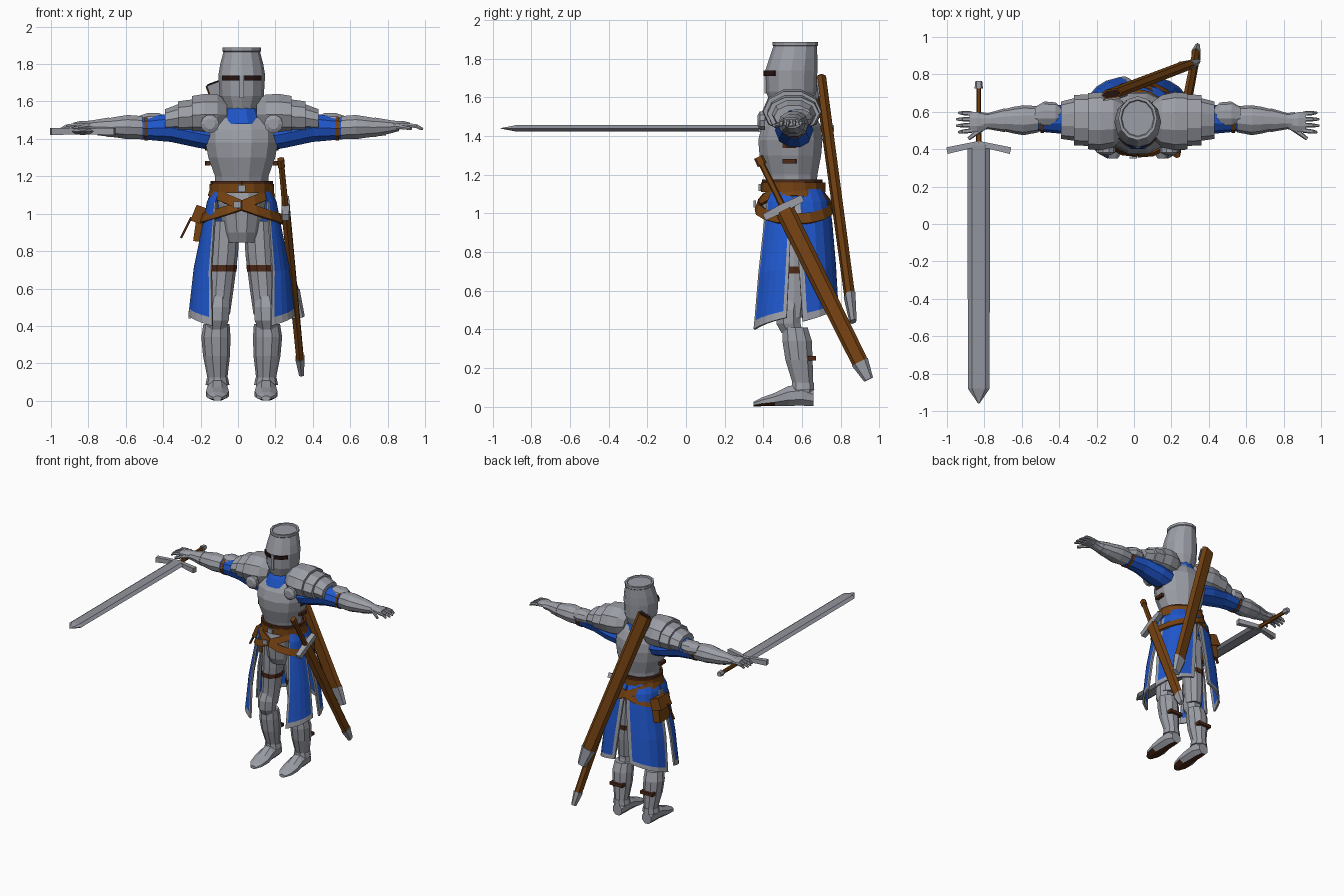
import bpy, bmesh, math
from mathutils import Vector

if "Cube" in bpy.data.objects:
    bpy.data.objects.remove(bpy.data.objects["Cube"])

BODY = Vector((0.02, 0.56, 0))
WORLD = Vector((0, 0, 0))
SIDES = (("left", 1), ("right", -1))


def material(name, *rgb):
    m = bpy.data.materials.new(name)
    m.use_nodes = True
    m.diffuse_color = (*rgb, 1)
    m.node_tree.nodes["Principled BSDF"].inputs["Base Color"].default_value = (*rgb, 1)
    return m


steel = material("armour steel", .33, .34, .38)
blade_steel = material("blade steel", .29, .3, .34)
blue = material("blue cloth", .014, .095, .6)
leather = material("brown leather", .18, .055, .006)
dark = material("dark leather", .075, .022, .008)
black = material("slit dark", .02, .007, .006)


def build(name, verts, faces, mats, at=BODY, flip=1, thick=0):
    mesh = bpy.data.meshes.new(name)
    mesh.from_pydata([Vector((x * flip, y, z)) + at for x, y, z in verts], [], faces)
    for m in mats:
        mesh.materials.append(m)
    bm = bmesh.new()
    bm.from_mesh(mesh)
    bmesh.ops.recalc_face_normals(bm, faces=bm.faces)
    bm.to_mesh(mesh)
    bm.free()
    obj = bpy.data.objects.new(name, mesh)
    bpy.context.collection.objects.link(obj)
    if thick:
        mod = obj.modifiers.new("thickness", "SOLIDIFY")
        mod.thickness, mod.offset = thick, 0
    return obj


def loft(name, axis, rings, mat, n=10, flip=1, turn=0.5):
    """Closed skin over elliptical rings (position, centre a, centre b, radius a, radius b)."""
    verts, faces = [], []
    for t, ca, cb, ra, rb in rings:
        for i in range(n):
            w = math.tau * (i + turn) / n - math.pi / 2
            a, b = ca + ra * math.cos(w), cb + rb * math.sin(w)
            verts.append({"x": (t, a, b), "y": (a, t, b), "z": (a, b, t)}[axis])
    for r in range(len(rings) - 1):
        for i in range(n):
            j = (i + 1) % n
            faces.append((r * n + i, r * n + j, r * n + n + j, r * n + n + i))
    faces += [tuple(range(n)), tuple(range(len(verts) - n, len(verts)))]
    return build(name, verts, faces, [mat], flip=flip)


BOX = ((1, 1), (-1, 1), (-1, -1), (1, -1))
LENS = ((1, 0), (.6, 1), (-.6, 1), (-1, 0), (-.6, -1), (.6, -1))


def bar(name, p, q, w, t, side, mat, end=1.0, section=BOX, at=WORLD, flip=1):
    """Straight piece from p to q, w wide along side and t thick."""
    p, q = Vector(p), Vector(q)
    d = (q - p).normalized()
    u = Vector(side)
    u = (u - d * u.dot(d)).normalized()
    v = d.cross(u)
    n = len(section)
    verts = [c + (u * a * w + v * b * t) * k / 2 for c, k in ((p, 1), (q, end)) for a, b in section]
    faces = [(i, (i + 1) % n, n + (i + 1) % n, n + i) for i in range(n)]
    faces += [tuple(range(n)), tuple(range(n, 2 * n))]
    return build(name, verts, faces, [mat], at, flip)


def band(name, z, height, rx, ry, mat, tilt=0, grow=0, cy=0, start=0, stop=360, n=16, flip=1, thick=.016):
    """Strap round the body; angles run from the front towards the left."""
    verts = []
    for i in range(n + 1):
        w = math.radians(start + (stop - start) * i / n)
        dz = tilt * math.sin(w)
        for h in (-height / 2, height / 2):
            k = -grow * (dz + h)
            verts.append(((rx + k) * math.sin(w), cy - (ry + k) * math.cos(w), z + dz + h))
    faces = [(2 * i, 2 * i + 2, 2 * i + 3, 2 * i + 1) for i in range(n)]
    return build(name, verts, faces, [mat], flip=flip, thick=thick)


def skirt_panel(name, flip, top, bottom, hem, drop):
    """Cloth panel with a steel coloured border on its free edges."""
    rows = [(1.13, .15, .14), (1.06, .18, .175), (.95, .2, .19), (.7, .25, .21), (.47, .275, .222), (.43, .28, .225)]
    cols = (0, .07, .3, .5, .7, .93, 1)
    verts, faces = [], []
    for r, (z, rx, ry) in enumerate(rows):
        f = (rows[0][0] - z) / .7
        for c in cols:
            w = math.radians(sum((top[i] + (bottom[i] - top[i]) * f) * k for i, k in ((0, 1 - c), (1, c))))
            s, k = math.sin(w), math.cos(w)
            low = (hem + drop * c - .43) * f ** 2
            verts.append((rx * abs(s) ** .78, -math.copysign(ry * abs(k) ** .78, k), z + low))
    m = len(cols)
    for r in range(len(rows) - 1):
        faces += [(r * m + c, r * m + c + 1, r * m + m + c + 1, r * m + m + c) for c in range(m - 1)]
    obj = build(name, verts, faces, [blue, steel], flip=flip, thick=.014)
    for poly in obj.data.polygons:
        r, c = divmod(poly.index, m - 1)
        poly.material_index = int(r == len(rows) - 2 or (r > 0 and c in (0, m - 2)))


# Helmet, collar and trunk
loft("helmet", "z", [(1.555, 0, -.015, .085, .105), (1.63, 0, -.015, .118, .13), (1.74, 0, -.015, .125, .135),
     (1.8, 0, -.005, .115, .125), (1.865, 0, .005, .098, .113), (1.87, 0, .005, .104, .118),
     (1.888, 0, .005, .104, .118), (1.888, 0, .005, .09, .1), (1.88, 0, .005, .085, .095)], steel, 12, turn=0)
bar("helmet_ridge", (0, -.15, 1.74), (0, -.148, 1.62), .022, .01, (1, 0, 0), steel, at=BODY)
loft("collar", "z", [(1.48, 0, -.02, .13, .145), (1.54, 0, -.02, .1, .12), (1.58, 0, -.01, .08, .1)], blue, 12)
loft("breastplate", "z", [(1.14, 0, -.01, .145, .13), (1.2, 0, -.015, .148, .14), (1.3, 0, -.02, .185, .165),
     (1.38, 0, -.02, .2, .172), (1.45, 0, -.015, .2, .158), (1.51, 0, -.01, .17, .125),
     (1.55, 0, 0, .09, .09)], steel, 12)
loft("hip_plate", "z", [(.845, 0, -.02, .085, .1), (.9, 0, -.02, .1, .13), (1.05, 0, -.01, .13, .16),
     (1.14, 0, -.01, .14, .14)], steel, 12)

# Belts, buckles and pouch
band("waist_belt", 1.135, .05, .165, .158, leather, cy=-.005)
band("waist_belt_upper", 1.165, .022, .16, .148, dark, cy=-.01)
band("left_slung_belt", 1.045, .052, .192, .188, leather, tilt=-.075, grow=.35)
band("right_slung_belt", 1.045, .05, .188, .184, leather, tilt=.07, grow=.35)
for label, x, z in (("waist", 0, 1.135), ("slung", -.025, 1.048)):
    bar(label + "_buckle", (x, -.205 if z < 1.1 else -.178, z - .018), (x, -.205 if z < 1.1 else -.178, z + .018),
        .04, .012, (1, 0, 0), steel, at=BODY)
bar("pouch", (-.225, .05, .85), (-.205, .05, 1.02), .13, .07, (0, 1, 0), leather, .9, at=BODY)
bar("pouch_flap", (-.235, .05, .95), (-.205, .05, 1.035), .14, .085, (0, 1, 0), leather, .9, at=BODY)
bar("pouch_tie", (-.27, .03, .98), (-.325, .03, .87), .016, .012, (0, 1, 0), dark, at=BODY)

for side, s in SIDES:
    # Visor and side fastenings
    band(side + "_eye_slit", 1.725, .028, .129, .14, black, cy=-.015, start=7, stop=53, n=2, flip=s, thick=.008)
    for z in (1.27, 1.35):
        bar(f"{side}_body_strap_{z}", (.18, -.06, z), (.185, .01, z), .024, .024, (0, 0, 1), dark, at=BODY, flip=s)

    # Shoulder plates
    loft(side + "_shoulder_dome", "x", [(.08, -.005, 1.53, .1, .08), (.13, -.01, 1.53, .14, .113),
         (.2, -.01, 1.53, .155, .116), (.265, -.01, 1.527, .15, .108)], steel, flip=s)
    loft(side + "_shoulder_middle", "x", [(.25, -.005, 1.52, .138, .098), (.34, -.005, 1.515, .135, .09)], steel, flip=s)
    loft(side + "_shoulder_outer", "x", [(.32, 0, 1.515, .118, .082), (.41, -.005, 1.5, .1, .062)], steel, flip=s)
    loft(side + "_shoulder_disc", "y", [(-.19, .17, 1.48, .028, .028), (-.178, .17, 1.48, .05, .05),
         (-.15, .17, 1.48, .05, .05)], steel, flip=s)

    # Arm
    loft(side + "_sleeve", "x", [(.13, 0, 1.41, .09, .08), (.24, 0, 1.43, .1, .08), (.38, 0, 1.46, .08, .08),
         (.54, 0, 1.455, .065, .06)], blue, flip=s)
    loft(side + "_elbow_guard", "x", [(.4, .02, 1.49, .035, .03), (.44, .025, 1.49, .065, .05),
         (.5, .025, 1.49, .07, .052), (.55, .02, 1.485, .045, .04)], steel, flip=s)
    loft(side + "_elbow_strap", "x", [(.5, 0, 1.455, .074, .067), (.52, 0, 1.455, .074, .067)], leather, flip=s)
    loft(side + "_forearm", "x", [(.53, 0, 1.46, .07, .065), (.61, -.005, 1.463, .08, .068),
         (.66, -.005, 1.463, .072, .06), (.77, -.005, 1.46, .046, .043)], steel, flip=s)
    loft(side + "_gauntlet_cuff", "x", [(.71, -.005, 1.462, .064, .055), (.8, -.01, 1.465, .043, .036),
         (.84, -.01, 1.468, .048, .028)], steel, flip=s)
    loft(side + "_palm", "x", [(.81, -.015, 1.47, .04, .025), (.86, -.015, 1.475, .058, .024),
         (.9, -.015, 1.47, .058, .018)], steel, 8, flip=s)
    for i in range(4):
        y = -.06 + .03 * i
        reach = .975 - .012 * abs(i - 1.5)
        knuckle, tip = (.935, y * 1.1, 1.468), (reach, y * 1.15, 1.452)
        bar(f"{side}_finger_{i}", (.885, y, 1.474), knuckle, .025, .022, (0, 1, 0), steel, .9, LENS, BODY, s)
        bar(f"{side}_fingertip_{i}", knuckle, tip, .022, .02, (0, 1, 0), steel, .6, LENS, BODY, s)
    bar(side + "_thumb", (.82, -.04, 1.468), (.905, -.105, 1.455), .032, .026, (0, 1, 0), steel, .6, LENS, BODY, s)

    # Leg
    loft(side + "_thigh", "z", [(.46, .125, -.01, .062, .065), (.6, .115, 0, .072, .075),
         (.78, .1, 0, .08, .085), (.96, .09, 0, .08, .09)], steel, flip=s)
    loft(side + "_thigh_strap", "z", [(.69, .108, 0, .08, .085), (.725, .106, 0, .081, .086)], dark, flip=s)
    loft(side + "_knee_guard", "z", [(.38, .135, -.01, .05, .06), (.43, .132, -.03, .068, .068),
         (.5, .13, -.03, .07, .068), (.56, .125, -.015, .058, .06)], steel, 8, flip=s)
    loft(side + "_shin", "z", [(.05, .13, .05, .05, .05), (.12, .13, .045, .053, .056), (.24, .135, .025, .072, .074),
         (.34, .138, .015, .078, .08), (.41, .135, .005, .07, .068)], steel, flip=s)
    loft(side + "_ankle_cuff", "z", [(.085, .13, .045, .064, .062), (.125, .13, .045, .056, .06)], steel, flip=s)
    bar(side + "_shin_strap", (.08, .085, .25), (.19, .085, .25), .024, .055, (0, 0, 1), dark, at=BODY, flip=s)
    boot = loft(side + "_boot", "y", [(.1, .13, .045, .042, .045), (.04, .13, .06, .058, .06),
                (-.03, .13, .055, .058, .055), (-.1, .13, .037, .066, .037), (-.17, .13, .024, .055, .024),
                (-.21, .13, .013, .025, .013)], steel, 8, flip=s)
    boot.data.materials.append(dark)
    for poly in boot.data.polygons:
        poly.material_index = int(poly.normal.z < -.8)

    # Skirt
    skirt_panel(side + "_front_skirt", s, (46, 89), (28, 84), .4, .06)
    skirt_panel(side + "_back_skirt", s, (89, 180), (97, 171), .44, .08)

# Drawn sword in the right hand
X, Z = -.83, 1.44
bar("sword_blade", (X, .42, Z), (X, -.88, Z), .12, .034, (1, 0, 0), blade_steel, .97, LENS)
bar("sword_point", (X, -.88, Z), (X, -.96, Z), .117, .033, (1, 0, 0), blade_steel, .06, LENS)
bar("sword_grip", (X, .42, Z), (X, .73, Z), .028, .028, (1, 0, 0), leather, .9, LENS)
bar("sword_pommel", (X, .725, Z), (X, .765, Z), .045, .04, (1, 0, 0), steel, .8, LENS)
for label, s in SIDES:
    bar(label + "_sword_guard", (X, .43, Z), (X + s * .17, .392, Z), .028, .03, (0, 1, 0), steel, 1.3)

# Empty scabbard across the back
mouth, foot = Vector((-.12, .695, 1.7)), Vector((.325, .865, .44))
across = (1, .15, .35)
bar("back_scabbard", mouth, mouth.lerp(foot, .9), .115, .05, across, leather, .92, LENS)
bar("back_scabbard_tip", mouth.lerp(foot, .89), foot, .115, .052, across, steel, .6, LENS)
bar("back_scabbard_mouth", mouth.lerp(foot, -.004), mouth, .1, .036, across, black, 1, LENS)
back = Vector((0, -.027, 0))
bar("back_scabbard_plate", mouth + back, mouth.lerp(foot, .09) + back, .1, .008, across, steel)

# Sheathed sword on the left hip
top, tip = Vector((.23, .38, 1.28)), Vector((.34, .945, .14))
along = lambda f: top.lerp(tip, f)
flat = (0, 1, .5)
bar("hip_sword_pommel", along(-.01), along(.025), .05, .035, flat, leather, 1, LENS)
bar("hip_sword_grip", along(.02), along(.22), .032, .03, flat, leather, 1.1, LENS)
bar("hip_scabbard", along(.23), along(.93), .1, .045, flat, leather, .85, LENS)
bar("hip_scabbard_tip", along(.92), tip, .092, .048, flat, steel, .55, LENS)
guard = along(.22)
for label, s in SIDES:
    bar(label + "_hip_guard", guard, guard + Vector((0, -.1 * s, -.05 * s)), .045, .045, (0, -.5, 1), steel, .8)
